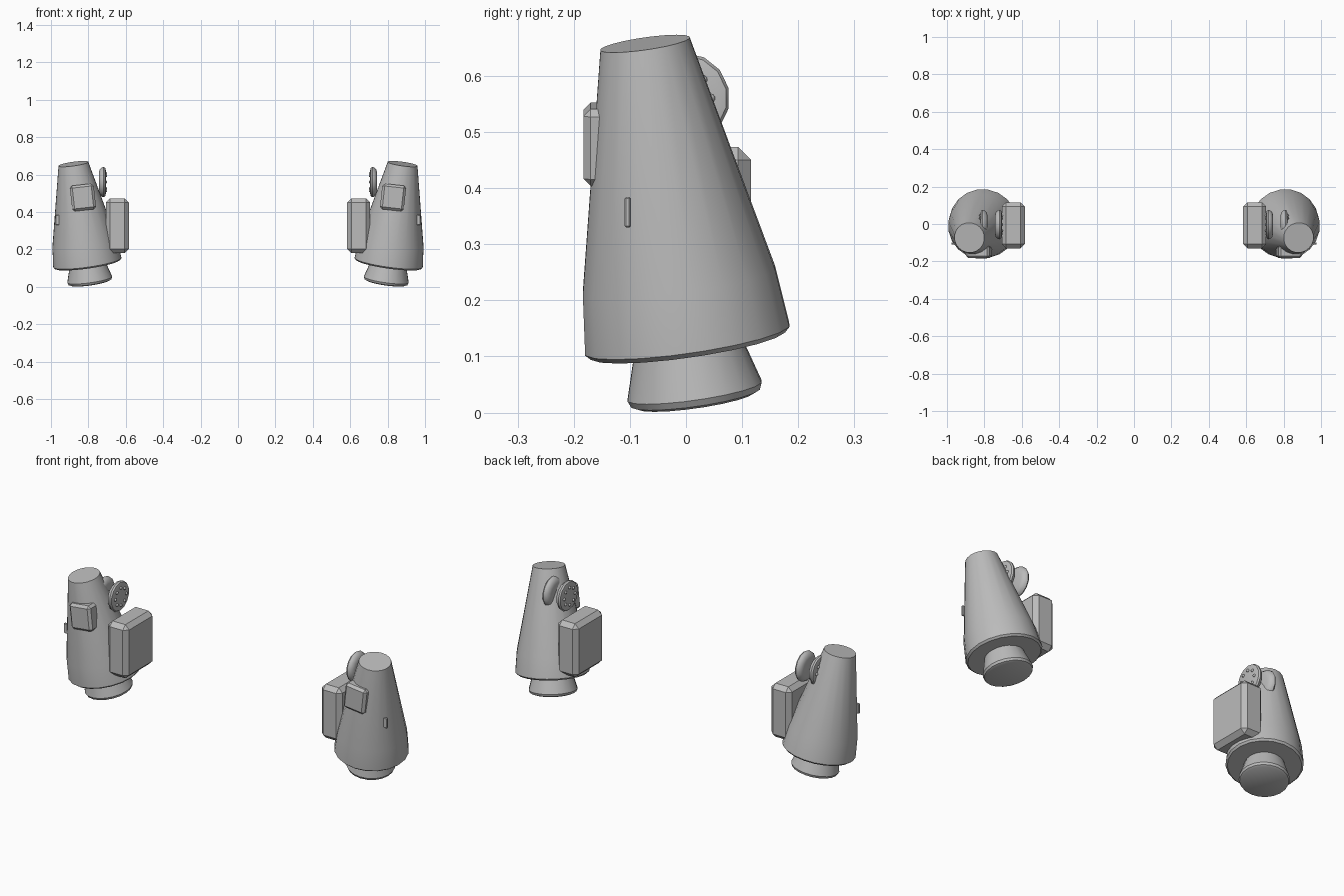
import bpy, bmesh, math
from mathutils import Matrix, Vector

cube = bpy.data.objects.get("Cube")
if cube:
    bpy.data.objects.remove(cube, do_unlink=True)

grey = bpy.data.materials.new("plain grey")
grey.use_nodes = True
colour = (0.5, 0.5, 0.5, 1)
grey.diffuse_color = colour
grey.node_tree.nodes["Principled BSDF"].inputs["Base Color"].default_value = colour


def finish(name, bm, angle=30):
    """Make a mirrored pair of objects from one half."""
    bmesh.ops.recalc_face_normals(bm, faces=bm.faces[:])
    mesh = bpy.data.meshes.new(name)
    bm.to_mesh(mesh)
    bm.free()
    mesh.materials.append(grey)
    obj = bpy.data.objects.new(name, mesh)
    bpy.context.collection.objects.link(obj)
    bpy.ops.object.select_all(action='DESELECT')
    obj.select_set(True)
    bpy.context.view_layer.objects.active = obj
    bpy.ops.object.shade_smooth_by_angle(angle=math.radians(angle))
    mirror = obj.modifiers.new("mirror", 'MIRROR')
    mirror.use_mirror_merge = False
    return obj


def lathe(bm, profile, sides, matrix):
    """Closed turned solid; profile holds (radius, height) pairs."""
    rings = []
    for r, h in profile:
        rings.append([bm.verts.new(matrix @ Vector((
            r * math.cos(math.tau * i / sides), r * math.sin(math.tau * i / sides), h)))
            for i in range(sides)])
    for low, high in zip(rings, rings[1:]):
        for i in range(sides):
            j = (i + 1) % sides
            bm.faces.new((low[i], low[j], high[j], high[i]))
    bm.faces.new(rings[0][::-1])
    bm.faces.new(rings[-1])


def box(name, centre, size, bevel, lean=0):
    bm = bmesh.new()
    bmesh.ops.create_cube(bm, size=1, matrix=Matrix.Diagonal((*size, 1)))
    bmesh.ops.bevel(bm, geom=bm.edges[:], offset=bevel, segments=1, affect='EDGES')
    bm.transform(Matrix.Translation(centre) @ Matrix.Rotation(lean, 4, 'Y'))
    finish(name, bm, 20)


# Tilted tapering body and flared nozzle share one axis
axis = Vector((0.141, -0.143, 1))
tilt = Matrix.Translation((0.805, 0.003, 0.125)) @ axis.to_track_quat('Z', 'Y').to_matrix().to_4x4()

bm = bmesh.new()
lathe(bm, [(0.177, -0.003), (0.186, 0.006), (0.175, 0.112), (0.081, 0.543)], 20, tilt)
finish("body", bm)

bm = bmesh.new()
lathe(bm, [(0.106, -0.105), (0.117, -0.100), (0.122, -0.088), (0.096, 0.0)], 20, tilt)
finish("nozzle", bm)

# Boxes on the inner side, the front and the outer side
box("side_box", (0.645, -0.007, 0.327), (0.124, 0.246, 0.293), 0.023)
box("front_box", (0.829, -0.147, 0.478), (0.128, 0.072, 0.138), 0.013, lean=0.11)
box("outer_tab", (0.957, -0.104, 0.357), (0.04, 0.011, 0.055), 0.003)

# Back-to-back discs, each with a ring of bolts on its flat face
for name, x, direction in (("inner_disc", 0.724, -1), ("outer_disc", 0.803, 1)):
    place = Matrix.Translation((x, -0.003, 0.56)) @ Matrix.Rotation(direction * math.pi / 2, 4, 'Y')
    bm = bmesh.new()
    lathe(bm, [(0.05, -0.02), (0.068, -0.015), (0.078, -0.004), (0.081, 0.006),
               (0.076, 0.014), (0.064, 0.017)], 14, place)
    finish(name, bm, 40)
    bm = bmesh.new()
    for i in range(8):
        spot = Matrix.Rotation(math.tau * i / 8, 4, 'Z') @ Matrix.Translation((0.047, 0, 0.017))
        bmesh.ops.create_uvsphere(bm, u_segments=10, v_segments=6, radius=0.008, matrix=place @ spot)
    finish(name + "_bolts", bm, 60)
